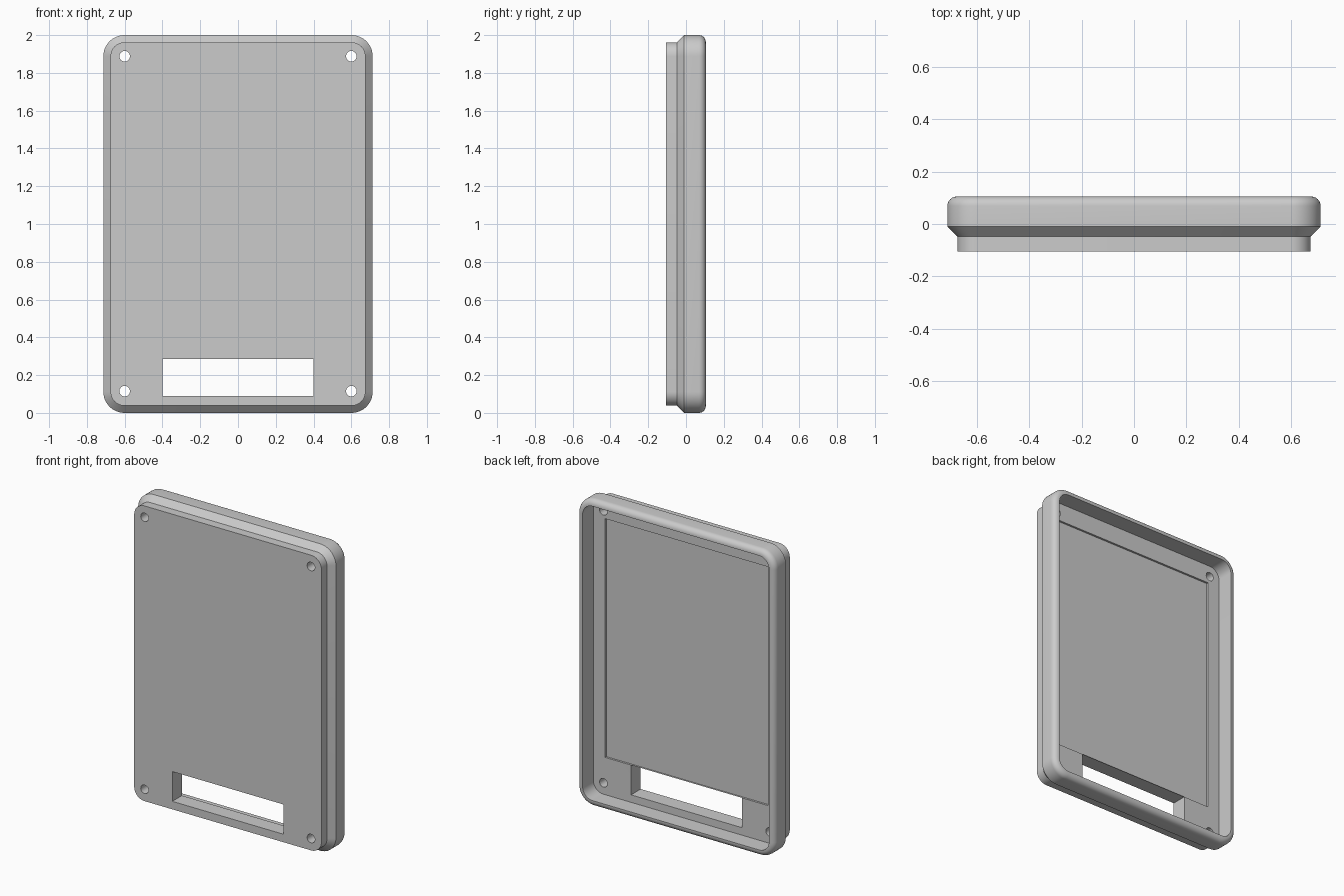
import bpy, bmesh
from math import sin, cos, pi, radians

if "Cube" in bpy.data.objects:
    bpy.data.objects.remove(bpy.data.objects["Cube"])

HALF_W, HALF_H, CORNER = 0.713, 1.0, 0.112   # outer outline
FRONT, BACK = -0.105, 0.105
LEDGE = -0.006                               # inner floor of the tray
FILLET = 0.036                               # rounding of the back rim
WALL = 0.041

grey = bpy.data.materials.new("plain grey")
grey.use_nodes = True
colour = (0.6, 0.6, 0.6, 1)
grey.diffuse_color = colour
grey.node_tree.nodes["Principled BSDF"].inputs["Base Color"].default_value = colour


def outline(inset, y, steps=12):
    """Rounded rectangle, inset from the outer outline, at depth y."""
    r = CORNER - inset
    points = []
    for quarter, (sx, sz) in enumerate([(1, 1), (-1, 1), (-1, -1), (1, -1)]):
        for i in range(steps + 1):
            a = (quarter + i / steps) * pi / 2
            points.append((sx * (HALF_W - CORNER) + r * cos(a), y,
                           1 + sz * (HALF_H - CORNER) + r * sin(a)))
    return points


# Case shell: front lip, chamfer, rounded rim, then back down inside to the ledge
profile = [(0.038, FRONT), (0.038, -0.047), (0, -0.01)]
for i in range(7):
    a = i / 6 * pi / 2
    profile.append((FILLET * (1 - cos(a)), BACK - FILLET * (1 - sin(a))))
profile += [(WALL, BACK), (WALL, LEDGE)]

bm = bmesh.new()
rings = [[bm.verts.new(p) for p in outline(*step)] for step in profile]
for low, high in zip(rings, rings[1:]):
    for i in range(len(low)):
        j = (i + 1) % len(low)
        bm.faces.new((low[i], low[j], high[j], high[i]))
bm.faces.new(rings[0])
bm.faces.new(rings[-1])
bmesh.ops.recalc_face_normals(bm, faces=bm.faces)
mesh = bpy.data.meshes.new("case_shell")
bm.to_mesh(mesh)
bm.free()
shell = bpy.data.objects.new("case_shell", mesh)
bpy.context.collection.objects.link(shell)
mesh.materials.append(grey)


def cut(cutter):
    """Subtract the cutter from the shell and discard it."""
    cutter.hide_render = True
    cutter.data.materials.append(grey)
    bpy.context.view_layer.objects.active = shell
    mod = shell.modifiers.new("cut", 'BOOLEAN')
    mod.operation = 'DIFFERENCE'
    mod.solver = 'EXACT'
    mod.object = cutter
    bpy.ops.object.modifier_apply(modifier=mod.name)
    bpy.data.objects.remove(cutter)


def box_cutter(x, y0, y1, z0, z1):
    bpy.ops.mesh.primitive_cube_add(size=1, location=(0, (y0 + y1) / 2, (z0 + z1) / 2))
    box = bpy.context.object
    box.scale = (2 * x, y1 - y0, z1 - z0)
    bpy.context.view_layer.update()
    return box


# Shallow recess in the inner floor, and the window below it
cut(box_cutter(0.587, LEDGE - 0.013, 0.05, 0.284, 1.84))
cut(box_cutter(0.4, -0.2, 0.06, 0.09, 0.284))

# Screw holes in the four corners
for x in (-0.6, 0.6):
    for z in (0.115, 1.888):
        bpy.ops.mesh.primitive_cylinder_add(vertices=32, radius=0.028, depth=0.4,
                                            location=(x, 0, z), rotation=(pi / 2, 0, 0))
        bpy.context.view_layer.update()
        cut(bpy.context.object)

bpy.ops.object.select_all(action='DESELECT')
shell.select_set(True)
bpy.context.view_layer.objects.active = shell
bpy.ops.object.shade_smooth_by_angle(angle=radians(30))
